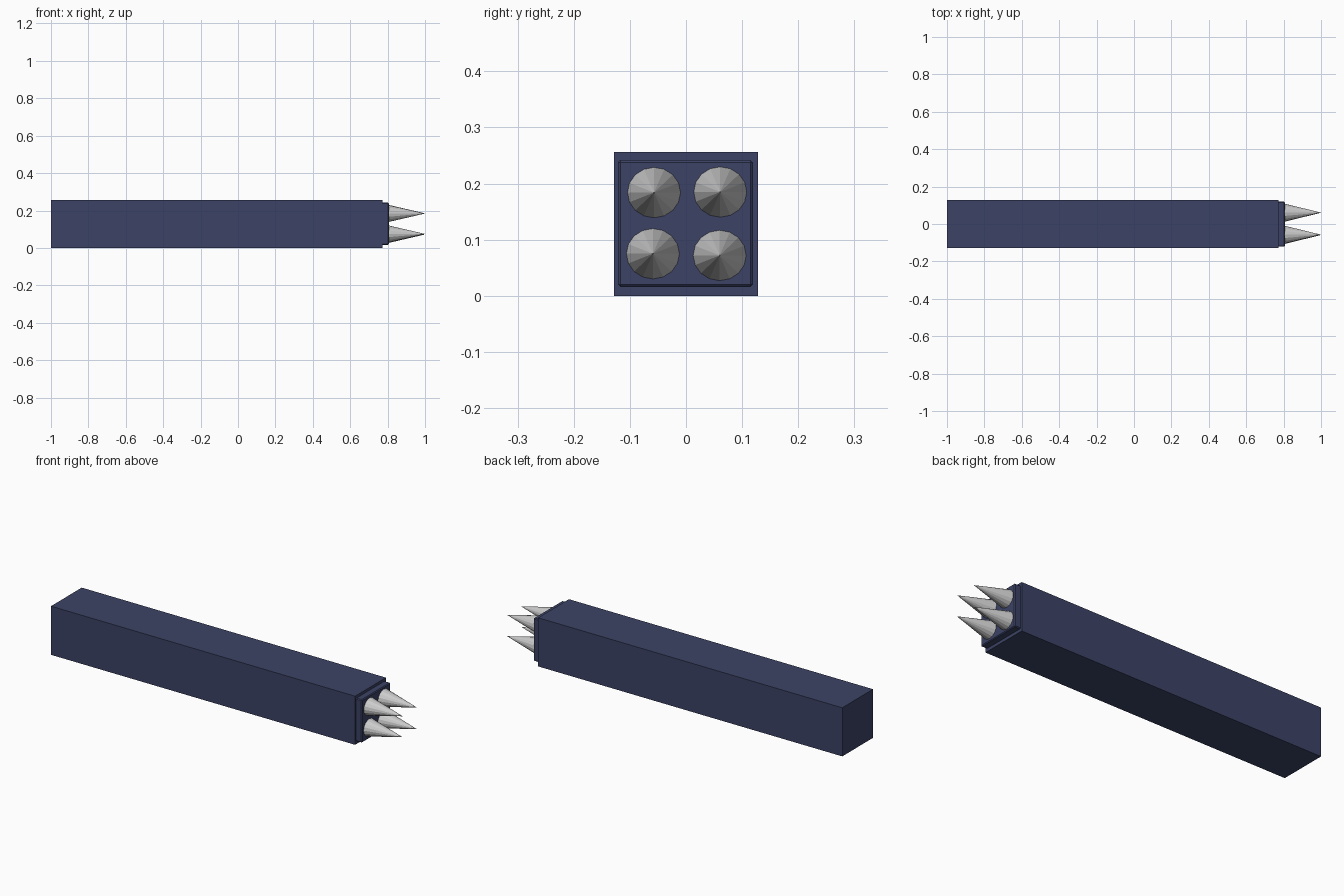
import bpy
import math

if "Cube" in bpy.data.objects:
    bpy.data.objects.remove(bpy.data.objects["Cube"])

navy = bpy.data.materials.new("navy")
navy.diffuse_color = (0.045, 0.055, 0.13, 1)
navy.use_nodes = True
navy.node_tree.nodes["Principled BSDF"].inputs["Base Color"].default_value = navy.diffuse_color


def box(name, lo, hi, bevel=0):
    size = [b - a for a, b in zip(lo, hi)]
    centre = [(a + b) / 2 for a, b in zip(lo, hi)]
    bpy.ops.mesh.primitive_cube_add(size=1, location=centre)
    ob = bpy.context.object
    ob.name = name
    ob.scale = size
    bpy.ops.object.transform_apply(location=False, rotation=False, scale=True)
    ob.data.materials.append(navy)
    if bevel:
        mod = ob.modifiers.new("edge", "BEVEL")
        mod.width = bevel
        mod.segments = 1
    return ob


# Long square shaft and the slightly smaller end plate
box("shaft", (-1, -0.128, 0), (0.772, 0.128, 0.256))
box("end_plate", (0.765, -0.121, 0.016), (0.806, 0.119, 0.242), 0.004)

# Four low-poly spikes on the end plate, slightly uneven in placement
base_x, tip_x = 0.803, 1.0
for i, (y, z) in enumerate([(-0.057, 0.184), (0.061, 0.185),
                            (-0.059, 0.075), (0.060, 0.072)]):
    bpy.ops.mesh.primitive_cone_add(
        vertices=16, radius1=0.048, radius2=0, depth=tip_x - base_x,
        location=((base_x + tip_x) / 2, y, z), rotation=(0, math.pi / 2, 0))
    spike = bpy.context.object
    spike.name = f"spike_{i + 1}"
    spike.scale = (0.95, 1, 1)
